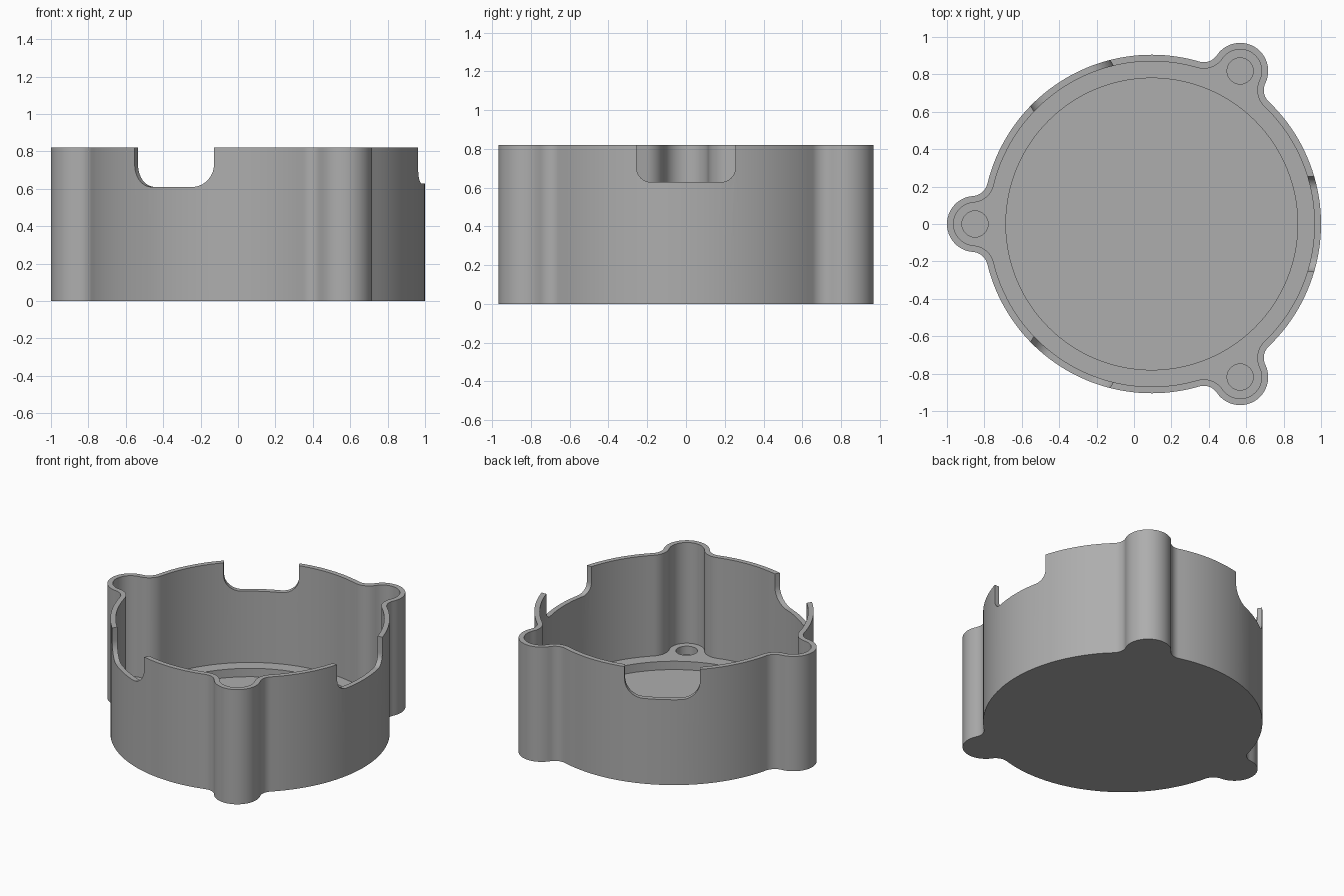
import bpy
import bmesh
from math import sin, cos, pi, sqrt, atan2, radians
from mathutils import Matrix, Vector

CX = 0.095                         # centre of the round body
R, LOBE, FILLET = 0.905, 0.15, 0.085
REACH = 0.945                      # body centre to lobe centre
HEIGHT, WALL, LEDGE, FLOOR = 0.82, 0.035, 0.10, 0.04
LOBE_ANGLES = [radians(a) for a in (60, 180, 300)]

if "Cube" in bpy.data.objects:
    bpy.data.objects.remove(bpy.data.objects["Cube"])

grey = bpy.data.materials.new("plain grey")
grey.use_nodes = True
colour = (0.42, 0.42, 0.42, 1)
grey.diffuse_color = colour
grey.node_tree.nodes["Principled BSDF"].inputs["Base Color"].default_value = colour


def arc(cx, cy, r, a, b, n):
    """Points of an arc, without its last point."""
    return [Vector((cx + r * cos(a + (b - a) * i / n), cy + r * sin(a + (b - a) * i / n), 0))
            for i in range(n)]


def outline(inset):
    """Round body with three filleted lobes, offset inwards."""
    r, lobe, f = R - inset, LOBE - inset, FILLET + inset
    fx = (REACH ** 2 + (r + f) ** 2 - (lobe + f) ** 2) / (2 * REACH)
    fy = sqrt((r + f) ** 2 - fx ** 2)
    t, b = atan2(fy, fx), atan2(fy, fx - REACH)
    section = (arc(fx, -fy, f, pi - t, pi - b, 10)
               + arc(REACH, 0, lobe, -b, b, 24)
               + arc(fx, fy, f, pi + b, pi + t, 10)
               + arc(0, 0, r, t, 2 * pi / 3 - t, 40))
    points = []
    for angle in LOBE_ANGLES:
        turn = Matrix.Rotation(angle, 3, "Z")
        points += [turn @ p + Vector((CX, 0, 0)) for p in section]
    return points


def prism(name, points, depth):
    """Extrude a closed profile along a vector."""
    bm = bmesh.new()
    face = bm.faces.new([bm.verts.new(p) for p in points])
    moved = bmesh.ops.extrude_face_region(bm, geom=[face])["geom"]
    bmesh.ops.translate(bm, vec=depth,
                        verts=[v for v in moved if isinstance(v, bmesh.types.BMVert)])
    bmesh.ops.recalc_face_normals(bm, faces=bm.faces)
    mesh = bpy.data.meshes.new(name)
    bm.to_mesh(mesh)
    bm.free()
    obj = bpy.data.objects.new(name, mesh)
    bpy.context.collection.objects.link(obj)
    mesh.materials.append(grey)
    return obj


def raised(points, z):
    return [p + Vector((0, 0, z)) for p in points]


def cut(body, cutter):
    """Subtract a cutter and discard it."""
    mod = body.modifiers.new("cut", "BOOLEAN")
    mod.operation, mod.solver, mod.object = "DIFFERENCE", "EXACT", cutter
    bpy.context.view_layer.objects.active = body
    bpy.ops.object.modifier_apply(modifier=mod.name)
    bpy.data.objects.remove(cutter)


# Body shell with its cavity
UP = Vector((0, 0, 1))
housing = prism("housing", outline(0), UP * HEIGHT)
cut(housing, prism("cavity_cutter", raised(outline(WALL), LEDGE), UP))

# Round floor recess and the screw holes in the lobes
cut(housing, prism("recess_cutter",
                   raised(arc(CX, 0, 0.78, 0, 2 * pi, 128), FLOOR), UP * 0.3))
for angle in LOBE_ANGLES:
    hole = arc(CX + REACH * cos(angle), REACH * sin(angle), 0.07, 0, 2 * pi, 32)
    cut(housing, prism("hole_cutter", raised(hole, FLOOR), UP * 0.3))

# Round-cornered notches in the rim, midway between the lobes
for degrees, half, bottom, corner in ((0, 0.255, 0.628, 0.075),
                                      (120, 0.245, 0.61, 0.12),
                                      (240, 0.245, 0.61, 0.12)):
    side = half - corner
    z = bottom + corner
    profile = arc(-side, z, corner, pi, 1.5 * pi, 10)
    profile += arc(side, z, corner, 1.5 * pi, 2 * pi, 10)
    profile += [Vector((half, z, 0)), Vector((half, 1, 0)), Vector((-half, 1, 0))]
    profile.insert(10, Vector((-side, bottom, 0)))
    turn = Matrix.Rotation(radians(degrees), 3, "Z")
    centre = Vector((CX, 0, 0))
    points = [turn @ Vector((0.6, p.x, p.y)) + centre for p in profile]
    cut(housing, prism("notch_cutter", points, turn @ Vector((0.5, 0, 0))))

# Smooth the curved walls, keeping the rims crisp
bpy.ops.object.select_all(action="DESELECT")
housing.select_set(True)
bpy.context.view_layer.objects.active = housing
bpy.ops.object.shade_smooth_by_angle(angle=radians(30))
